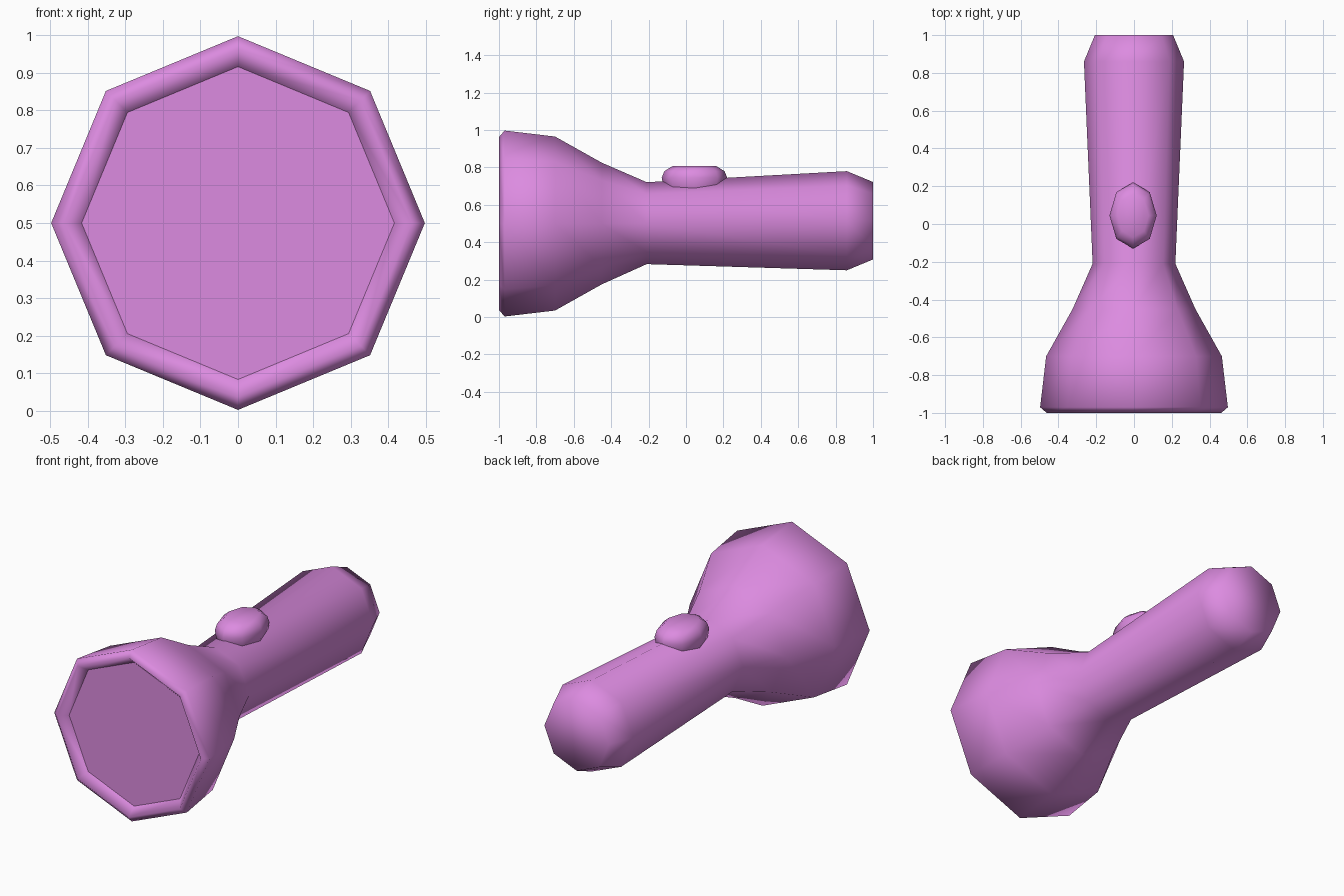
import bpy, bmesh
from math import cos, sin, tau
from mathutils import Vector

cube = bpy.data.objects.get("Cube")
if cube:
    bpy.data.objects.remove(cube)

SIDES = 8
pink = bpy.data.materials.new("orchid pink")
pink.use_nodes = True
colour = (0.72, 0.26, 0.75, 1)
pink.diffuse_color = colour
pink.node_tree.nodes["Principled BSDF"].inputs["Base Color"].default_value = colour


def loft(name, rings, centre, u, v, cap_start=False, cap_end=False, smooth=True):
    """Skin rings of (offset, radius along u, radius along v); caps are fans or an n-gon."""
    bm = bmesh.new()
    loops = []
    for offset, ru, rv in rings:
        loops.append([bm.verts.new(Vector(centre) + Vector(offset)
                                   + u * ru * cos(tau * i / SIDES)
                                   + v * rv * sin(tau * i / SIDES))
                      for i in range(SIDES)])
    for a, b in zip(loops, loops[1:]):
        for i in range(SIDES):
            j = (i + 1) % SIDES
            bm.faces.new((a[i], a[j], b[j], b[i]))
    if cap_start:
        bm.faces.new(loops[0][::-1])
    if cap_end:
        bm.faces.new(loops[-1])
    for face in bm.faces:
        face.smooth = smooth
    mesh = bpy.data.meshes.new(name)
    bm.to_mesh(mesh)
    bm.free()
    mesh.materials.append(pink)
    obj = bpy.data.objects.new(name, mesh)
    bpy.context.collection.objects.link(obj)
    return obj


X, Y, Z = Vector((1, 0, 0)), Vector((0, 1, 0)), Vector((0, 0, 1))
AXIS = (0, 0, 0.5)

# Body: rolled rim, flared head, neck, and a slightly rising handle (y, radius, lift)
profile = [(-0.95, 0.416, 0), (-1, 0.462, 0), (-0.97, 0.497, 0), (-0.7, 0.465, 0),
           (-0.45, 0.325, 0), (-0.21, 0.219, 0.002), (0.86, 0.265, 0.015), (1, 0.207, 0.015)]
loft("flashlight_body", [((0, y, lift), r, r) for y, r, lift in profile],
     AXIS, Z, X, cap_end=True)

# Lens: flat plate set back inside the rim
loft("lens", [((0, -0.95, 0), 0.416, 0.416)], AXIS, X, Z, cap_start=False,
     cap_end=True, smooth=False)

# Switch: rounded oval button partly sunk into the handle (height, scale)
button = [(0.66, 0.85), (0.7, 0.95), (0.745, 1), (0.78, 0.92), (0.808, 0.66)]
loft("switch_button", [((0, 0, z), 0.125 * s, 0.175 * s) for z, s in button],
     (-0.005, 0.045, 0), X, Y, cap_start=True, cap_end=True)
